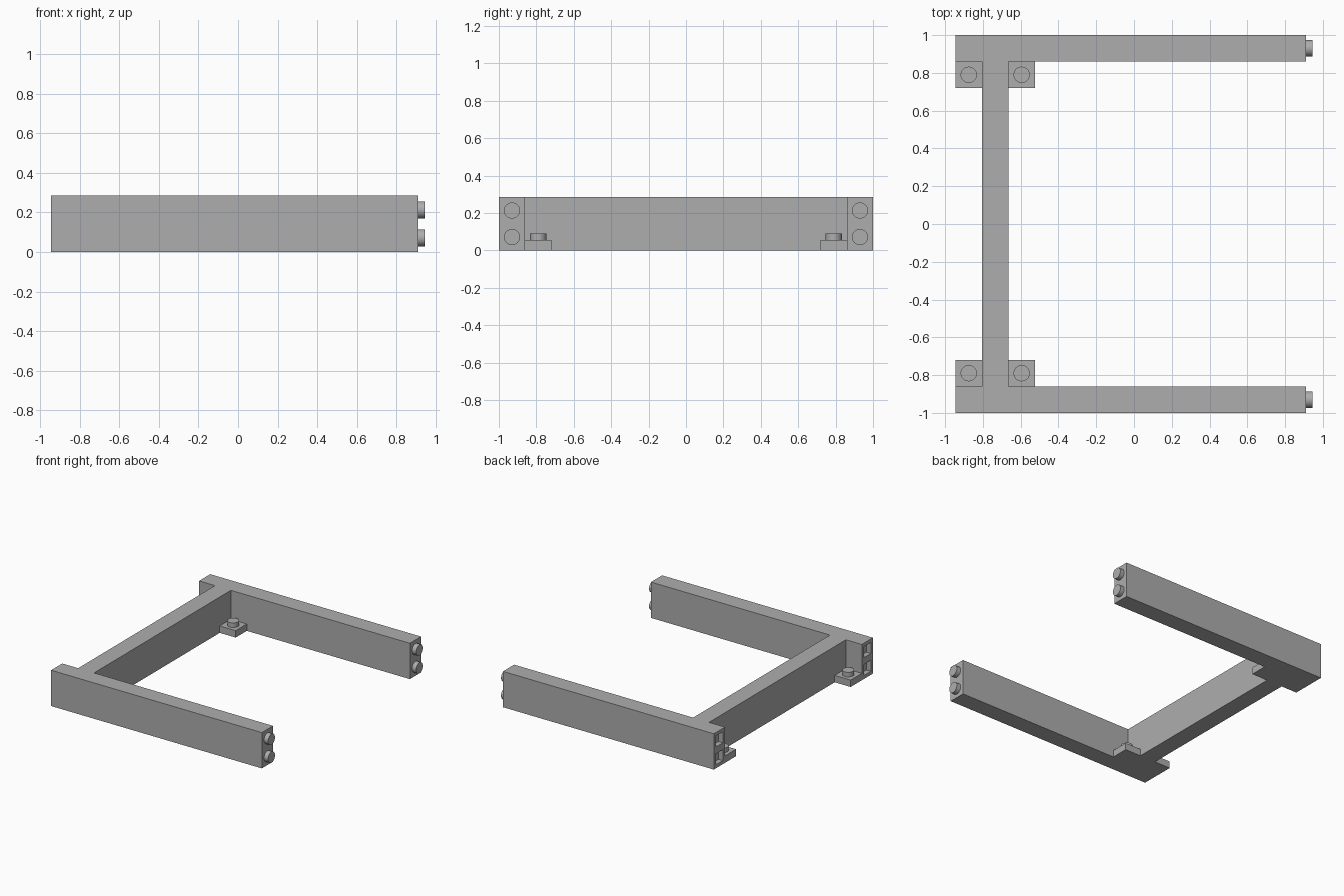
import bpy, bmesh, math
from mathutils import Matrix, Vector

if "Cube" in bpy.data.objects:
    bpy.data.objects.remove(bpy.data.objects["Cube"])

HEIGHT, PLATE_H = 0.285, 0.055
STUD_R, STUD_H = 0.043, 0.036
X0, X1 = -0.945, 0.91            # beam ends
BAR0, BAR1 = -0.805, -0.665      # crossbar sides
INNER, PLATE_Y = 0.86, 0.72      # inner beam face, inner plate edge

grey = bpy.data.materials.new("mid_grey")
grey.diffuse_color = (0.42, 0.42, 0.42, 1)
grey.use_nodes = True
grey.node_tree.nodes["Principled BSDF"].inputs["Base Color"].default_value = grey.diffuse_color


def finish(name, bm):
    bmesh.ops.recalc_face_normals(bm, faces=bm.faces[:])
    me = bpy.data.meshes.new(name)
    bm.to_mesh(me)
    bm.free()
    me.materials.append(grey)
    ob = bpy.data.objects.new(name, me)
    bpy.context.collection.objects.link(ob)
    return ob


def add_box(bm, lo, hi):
    lo, hi = Vector(lo), Vector(hi)
    m = Matrix.Translation((lo + hi) / 2) @ Matrix.Diagonal((*(hi - lo), 1))
    bmesh.ops.create_cube(bm, size=1, matrix=m)


def stud(name, base, along_x=False):
    bm = bmesh.new()
    rot = Matrix.Rotation(math.pi / 2, 4, 'Y') if along_x else Matrix()
    m = Matrix.Translation(base) @ rot @ Matrix.Translation((0, 0, STUD_H / 2))
    bmesh.ops.create_cone(bm, cap_ends=True, segments=32, radius1=STUD_R,
                          radius2=STUD_R, depth=STUD_H, matrix=m)
    for f in bm.faces:
        f.smooth = len(f.verts) == 4
    for e in bm.edges:
        e.smooth = all(f.smooth for f in e.link_faces)
    return finish(name, bm)


# Frame: two long beams joined by a crossbar, extruded from one outline
half = [(BAR1, INNER), (X1, INNER), (X1, 1), (X0, 1), (X0, INNER), (BAR0, INNER)]
outline = half + [(x, -y) for x, y in reversed(half)]
bm = bmesh.new()
base = bm.faces.new([bm.verts.new((x, y, 0)) for x, y in outline])
top = bmesh.ops.extrude_face_region(bm, geom=[base])
bmesh.ops.translate(bm, vec=(0, 0, HEIGHT),
                    verts=[v for v in top["geom"] if isinstance(v, bmesh.types.BMVert)])
frame = finish("frame", bm)

# Square sockets in the left beam ends
bm = bmesh.new()
for y in (-0.93, 0.93):
    for z in (0.0715, 0.2135):
        add_box(bm, (X0 - 0.05, y - 0.044, z - 0.044), (X0 + 0.04, y + 0.044, z + 0.044))
cutter = finish("socket_cutter", bm)
cutter.hide_render = True
cutter.hide_viewport = True
cut = frame.modifiers.new("sockets", 'BOOLEAN')
cut.operation = 'DIFFERENCE'
cut.solver = 'EXACT'
cut.object = cutter

for side, s in (("front", -1), ("back", 1)):
    # Studs on the right beam ends
    for level, z in (("lower", 0.0715), ("upper", 0.2135)):
        stud(f"{side}_{level}_end_stud", (X1, s * 0.93, z), True)
    # Low studded plates in the corners beside the crossbar
    for place, a, b in (("outer", X0, BAR0), ("inner", BAR1, -0.525)):
        bm = bmesh.new()
        ys = sorted((s * PLATE_Y, s * INNER))
        add_box(bm, (a, ys[0], 0), (b, ys[1], PLATE_H))
        finish(f"{side}_{place}_plate", bm)
        stud(f"{side}_{place}_plate_stud", ((a + b) / 2, s * 0.79, PLATE_H))
